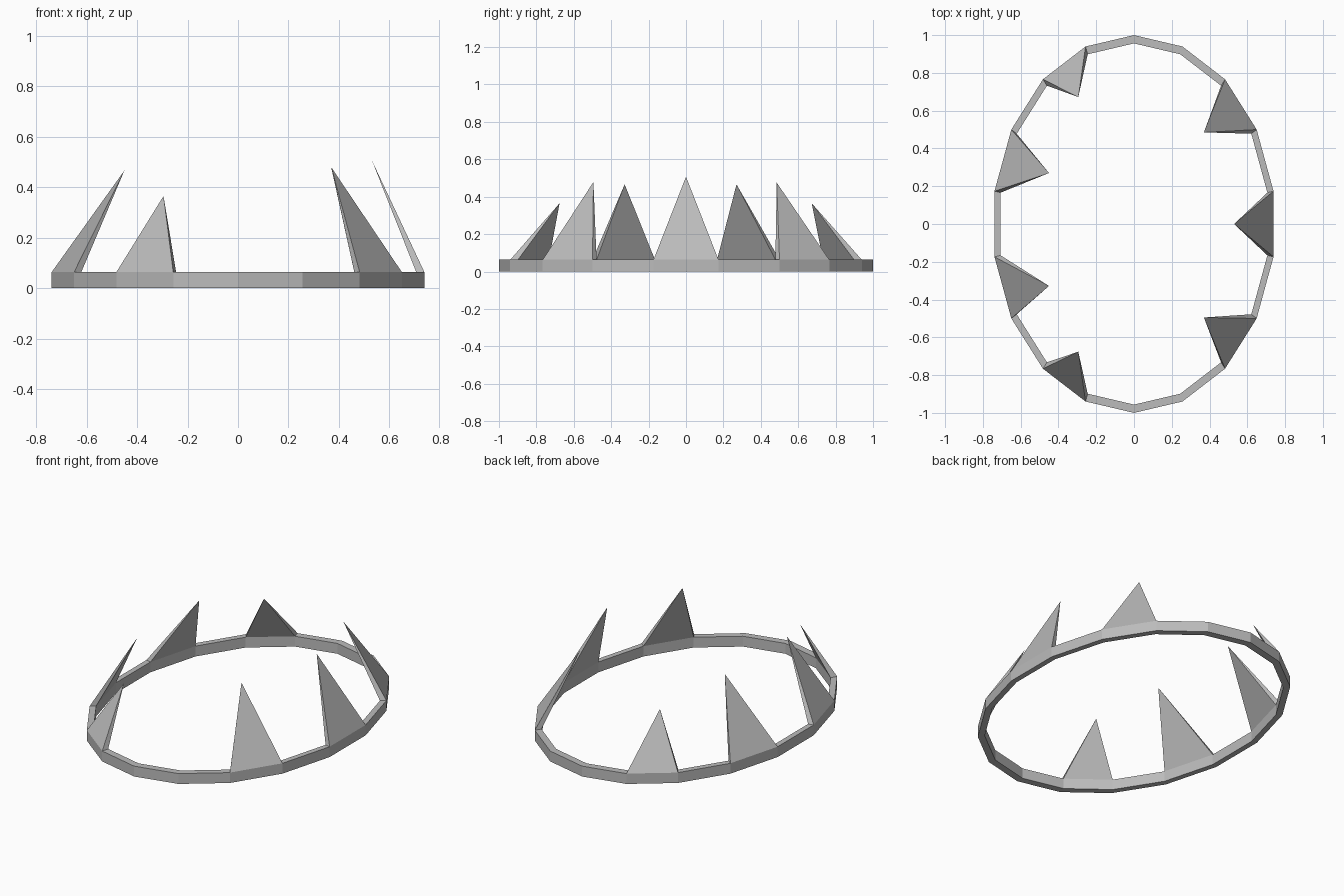
import bpy
from math import cos, sin, radians

if "Cube" in bpy.data.objects:
    bpy.data.objects.remove(bpy.data.objects["Cube"])

A, B = 0.75, 1.0      # outer radii of the oval band
INNER = 0.956         # inner size relative to outer
H = 0.063             # band height
N = 18                # band segments, 20 degrees each

metal = bpy.data.materials.new("grey_metal")
metal.diffuse_color = (0.5, 0.5, 0.5, 1)
metal.use_nodes = True
metal.node_tree.nodes["Principled BSDF"].inputs["Base Color"].default_value = metal.diffuse_color


def point(i, scale, z):
    a = radians(-10 + 20 * i)
    return (A * scale * cos(a), B * scale * sin(a), z)


def make(name, verts, faces):
    mesh = bpy.data.meshes.new(name)
    mesh.from_pydata(verts, [], faces)
    mesh.materials.append(metal)
    obj = bpy.data.objects.new(name, mesh)
    bpy.context.collection.objects.link(obj)
    return obj


# Segment index -> spike tip
spikes = {
    0: (0.53, 0.0, 0.507),
    2: (0.37, 0.485, 0.475),
    6: (-0.295, 0.672, 0.365),
    8: (-0.45, 0.27, 0.466),
    10: (-0.45, -0.328, 0.466),
    12: (-0.295, -0.676, 0.365),
    16: (0.37, -0.495, 0.478),
}

# Oval band: outer/inner walls, underside, and top where no spike stands
verts, faces = [], []
for i in range(N):
    verts += [point(i, 1, 0), point(i, 1, H), point(i, INNER, H), point(i, INNER, 0)]
for i in range(N):
    a, b = 4 * i, 4 * ((i + 1) % N)
    for k in range(4):
        if k == 1 and i in spikes:
            continue
        m = (k + 1) % 4
        faces.append((a + k, b + k, b + m, a + m))
make("crown_band", verts, faces)

# Spikes: thin pyramids rising from a band segment and leaning inward
for n, (i, tip) in enumerate(spikes.items(), 1):
    base = [point(i, 1, H), point(i + 1, 1, H), point(i + 1, INNER, H), point(i, INNER, H)]
    make(f"spike_{n}", base + [tip], [(k, (k + 1) % 4, 4) for k in range(4)])
